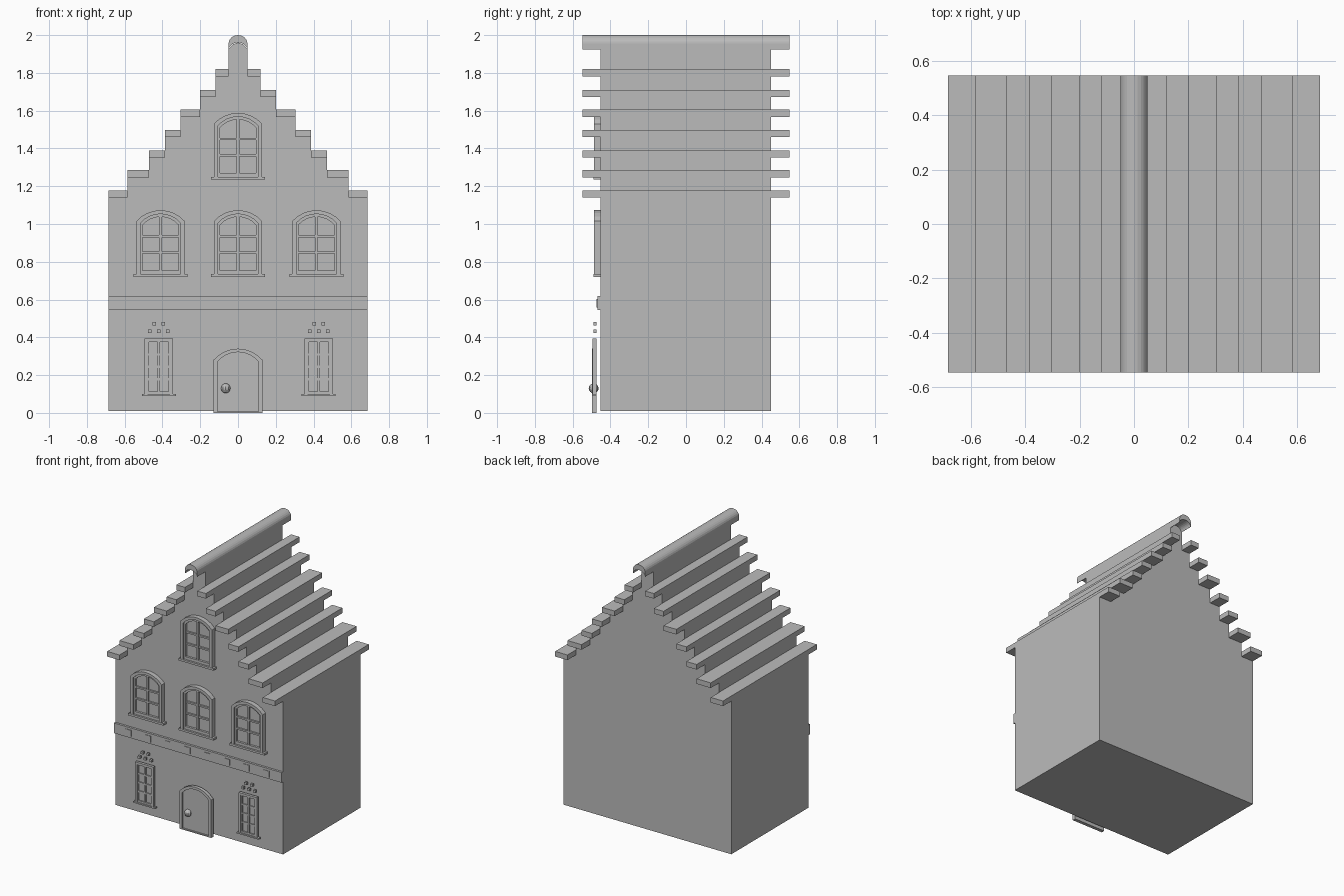
import bpy, bmesh, math

if "Cube" in bpy.data.objects:
    bpy.data.objects.remove(bpy.data.objects["Cube"])

stone = bpy.data.materials.new("grey stone")
stone.diffuse_color = (0.5, 0.5, 0.5, 1)
stone.use_nodes = True
stone.node_tree.nodes["Principled BSDF"].inputs["Base Color"].default_value = stone.diffuse_color


def finish(name, bm):
    bmesh.ops.recalc_face_normals(bm, faces=bm.faces[:])
    me = bpy.data.meshes.new(name)
    bm.to_mesh(me)
    bm.free()
    me.materials.append(stone)
    ob = bpy.data.objects.new(name, me)
    bpy.context.collection.objects.link(ob)
    return ob


def add_prism(bm, outline, y0, y1):
    """Extrude an (x, z) outline along y."""
    a = [bm.verts.new((x, y0, z)) for x, z in outline]
    b = [bm.verts.new((x, y1, z)) for x, z in outline]
    bm.faces.new(a)
    bm.faces.new(b[::-1])
    n = len(a)
    for i in range(n):
        j = (i + 1) % n
        bm.faces.new((a[i], b[i], b[j], a[j]))


def add_box(bm, x0, x1, z0, z1, y0, y1):
    add_prism(bm, [(x0, z0), (x1, z0), (x1, z1), (x0, z1)], y0, y1)


def add_ring(bm, outer, inner, y0, y1):
    """Frame between two outlines with equal point counts."""
    n = len(outer)
    loops = [[bm.verts.new((x, y, z)) for x, z in o]
             for o, y in ((outer, y0), (inner, y0), (inner, y1), (outer, y1))]
    for k in range(4):
        p, q = loops[k], loops[(k + 1) % 4]
        for i in range(n):
            j = (i + 1) % n
            bm.faces.new((p[i], p[j], q[j], q[i]))


def arched(cx, w, z0, spring, top, seg=8):
    """Outline with a shallow curved head; flat when seg is 1."""
    if seg == 1:
        return [(cx - w, z0), (cx + w, z0), (cx + w, top), (cx - w, top)]
    h = top - spring
    r = (w * w + h * h) / (2 * h)
    a = math.asin(min(1, w / r))
    pts = [(cx - w, z0), (cx + w, z0)]
    for i in range(seg + 1):
        t = a - 2 * a * i / seg
        pts.append((cx + r * math.sin(t), top - r + r * math.cos(t)))
    return pts


# stepped house body
EDGE = [0.685, 0.585, 0.47, 0.386, 0.304, 0.2, 0.12, 0.05]
TOP = [1.178, 1.285, 1.39, 1.498, 1.605, 1.71, 1.82]
T = 0.038
half = [(EDGE[0], 0.01)]
for i, z in enumerate(TOP):
    half += [(EDGE[i], z - T), (EDGE[i + 1], z - T)]
half += [(0.05, 1.925), (0.027, 1.952)]
bm = bmesh.new()
add_prism(bm, half + [(0, 1.96)] + [(-x, z) for x, z in reversed(half)], -0.453, 0.45)
finish("house_body", bm)

# coping slabs on each step
bm = bmesh.new()
for i, z in enumerate(TOP):
    for s in (-1, 1):
        add_box(bm, s * EDGE[i + 1], s * EDGE[i], z - T, z, -0.547, 0.547)
finish("step_slabs", bm)

# hollow rounded ridge cap
N = 12
outer = [(0.05 * math.cos(math.pi * i / N), 1.955 + 0.045 * math.sin(math.pi * i / N))
         for i in range(N + 1)]
inner = [(0.048 * math.cos(math.pi * i / N), 1.925 + 0.036 * math.sin(math.pi * i / N))
         for i in range(N, -1, -1)]
bm = bmesh.new()
add_prism(bm, [(0.05, 1.925)] + outer + [(-0.05, 1.925)] + inner, -0.547, 0.547)
finish("ridge_cap", bm)

# string course with square blocks
bm = bmesh.new()
add_box(bm, -0.685, 0.685, 0.545, 0.62, -0.469, -0.45)
finish("string_course", bm)
bm = bmesh.new()
for i in range(8):
    cx = -0.566 + 0.161 * i
    add_box(bm, cx - 0.023, cx + 0.023, 0.558, 0.604, -0.473, -0.46)
finish("course_blocks", bm)


def arched_window(name, cx, z):
    bm = bmesh.new()
    o = arched(cx, 0.128, z + 0.015, z + 0.295, z + 0.353)
    m = arched(cx, 0.106, z + 0.015, z + 0.285, z + 0.333)
    p = arched(cx, 0.095, z + 0.035, z + 0.275, z + 0.318)
    add_ring(bm, o, m, -0.488, -0.45)
    add_ring(bm, m, p, -0.476, -0.45)
    add_prism(bm, p, -0.46, -0.45)
    add_box(bm, cx - 0.007, cx + 0.007, z + 0.03, z + 0.32, -0.474, -0.455)
    for bz in (0.129, 0.215):
        add_box(bm, cx - 0.098, cx + 0.098, z + bz - 0.006, z + bz + 0.006, -0.473, -0.455)
    add_box(bm, cx - 0.143, cx + 0.143, z, z + 0.015, -0.49, -0.45)
    finish(name, bm)


for name, cx, z in (("window_left", -0.41, 0.72), ("window_middle", 0, 0.72),
                    ("window_right", 0.415, 0.72), ("gable_window", 0, 1.235)):
    arched_window(name, cx, z)

# ground floor windows with small vent blocks above
for name, cx in (("left", -0.419), ("right", 0.427)):
    bm = bmesh.new()
    o = arched(cx, 0.075, 0.1, 0, 0.395, 1)
    m = arched(cx, 0.06, 0.1, 0, 0.38, 1)
    p = arched(cx, 0.052, 0.113, 0, 0.374, 1)
    add_ring(bm, o, m, -0.495, -0.475)
    add_ring(bm, m, p, -0.489, -0.475)
    add_prism(bm, p, -0.48, -0.475)
    add_box(bm, cx - 0.006, cx + 0.006, 0.11, 0.376, -0.488, -0.477)
    for i in (1, 2, 3):
        z = 0.113 + 0.0655 * i
        add_box(bm, cx - 0.054, cx + 0.054, z - 0.006, z + 0.006, -0.487, -0.477)
    add_box(bm, cx - 0.09, cx + 0.09, 0.09, 0.1, -0.497, -0.475)
    finish("ground_window_" + name, bm)
    bm = bmesh.new()
    for dx, z in ((-0.024, 0.471), (0.024, 0.471), (-0.048, 0.432), (0, 0.432), (0.048, 0.432)):
        add_box(bm, cx + dx - 0.009, cx + dx + 0.009, z - 0.009, z + 0.009, -0.49, -0.473)
    finish("vent_blocks_" + name, bm)

# front door, its frame and knob
frame_out = arched(0, 0.13, 0, 0.28, 0.34)
frame_in = arched(0, 0.108, 0.008, 0.27, 0.322)
bm = bmesh.new()
add_ring(bm, frame_out, frame_in, -0.498, -0.473)
finish("door_frame", bm)
bm = bmesh.new()
add_prism(bm, frame_in, -0.487, -0.474)
finish("door_panel", bm)
bm = bmesh.new()
bmesh.ops.create_uvsphere(bm, u_segments=10, v_segments=8, radius=0.026)
bmesh.ops.translate(bm, verts=bm.verts[:], vec=(-0.065, -0.489, 0.13))
finish("door_knob", bm)
